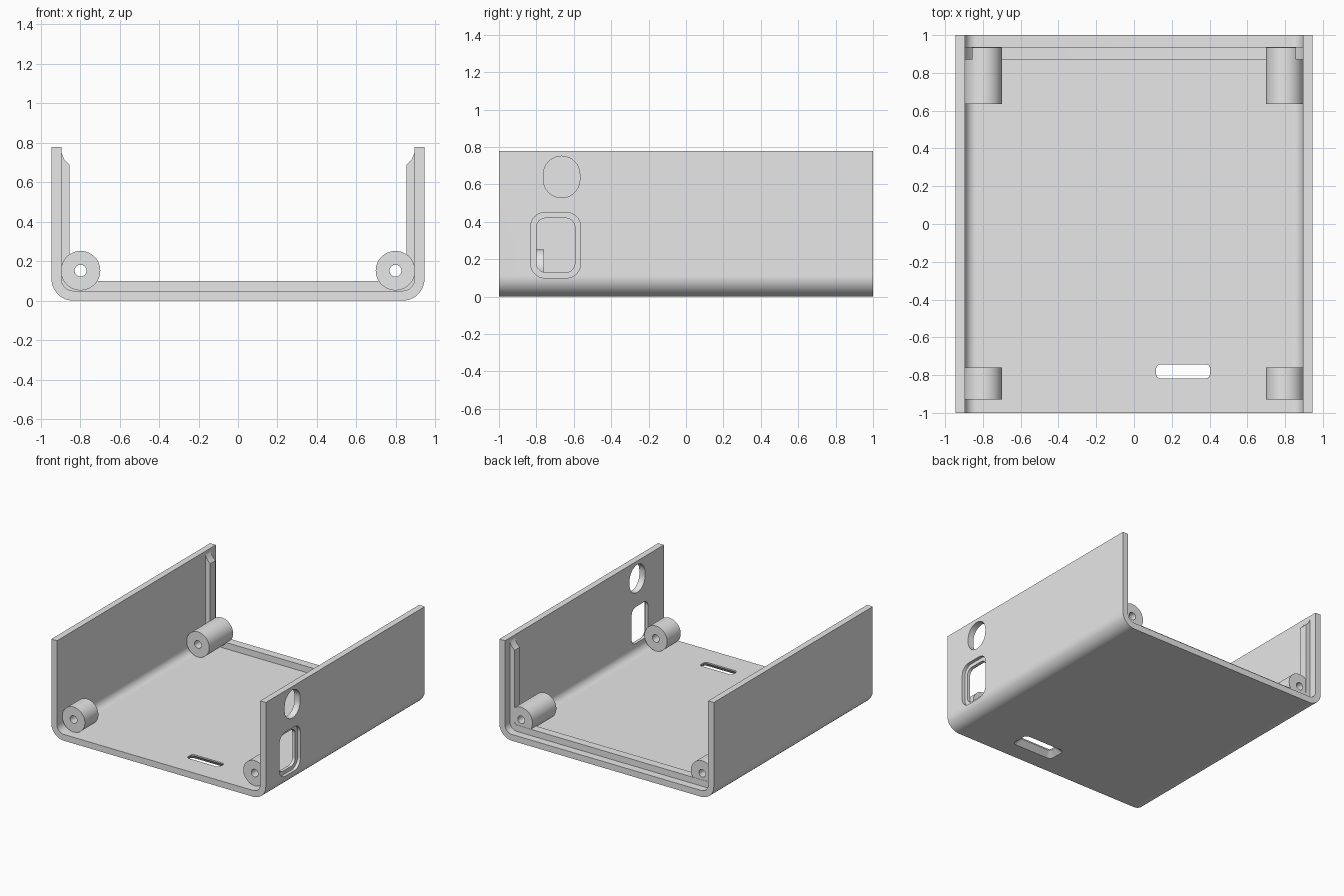
import bpy, bmesh
from math import cos, sin, pi, radians

cube = bpy.data.objects.get("Cube")
if cube:
    bpy.data.objects.remove(cube, do_unlink=True)

grey = bpy.data.materials.new("light_grey_plastic")
grey.use_nodes = True
grey.diffuse_color = (0.8, 0.8, 0.8, 1)
grey.node_tree.nodes["Principled BSDF"].inputs["Base Color"].default_value = (0.8, 0.8, 0.8, 1)

# How a flat profile (u, v) at depth w is placed for each extrusion axis
PLACE = {
    "x": lambda u, v, w: (w, u, v),
    "y": lambda u, v, w: (u, w, v),
    "z": lambda u, v, w: (u, v, w),
}


def finish(name, bm):
    bmesh.ops.recalc_face_normals(bm, faces=bm.faces)
    mesh = bpy.data.meshes.new(name)
    bm.to_mesh(mesh)
    bm.free()
    mesh.materials.append(grey)
    obj = bpy.data.objects.new(name, mesh)
    bpy.context.collection.objects.link(obj)
    return obj


def smooth(obj):
    bpy.ops.object.select_all(action="DESELECT")
    obj.select_set(True)
    bpy.context.view_layer.objects.active = obj
    bpy.ops.object.shade_smooth_by_angle(angle=radians(30))


def prism(name, axis, start, end, profile, end_profile=None):
    """Extrude a profile along an axis, or loft it to a second one."""
    bm = bmesh.new()
    put = PLACE[axis]
    a = [bm.verts.new(put(u, v, start)) for u, v in profile]
    b = [bm.verts.new(put(u, v, end)) for u, v in end_profile or profile]
    n = len(a)
    for i in range(n):
        j = (i + 1) % n
        bm.faces.new((a[i], a[j], b[j], b[i]))
    bm.faces.new(a)
    bm.faces.new(b)
    return finish(name, bm)


def tube(name, x, z, y0, y1, outer, inner, sides=48):
    """Round post along y with a bore through it."""
    bm = bmesh.new()
    rings = []
    for r, y in ((outer, y0), (outer, y1), (inner, y1), (inner, y0)):
        rings.append([bm.verts.new((x + r * cos(2 * pi * i / sides), y,
                                    z + r * sin(2 * pi * i / sides)))
                      for i in range(sides)])
    for k in range(4):
        p, q = rings[k], rings[(k + 1) % 4]
        for i in range(sides):
            j = (i + 1) % sides
            bm.faces.new((p[i], p[j], q[j], q[i]))
    return finish(name, bm)


def arc(cu, cv, r, start, end, steps=12):
    return [(cu + r * cos(radians(start + (end - start) * i / steps)),
             cv + r * sin(radians(start + (end - start) * i / steps)))
            for i in range(steps + 1)]


def rounded_rect(cu, cv, hu, hv, r):
    pts = []
    for k, (su, sv) in enumerate(((1, 1), (-1, 1), (-1, -1), (1, -1))):
        pts += arc(cu + su * (hu - r), cv + sv * (hv - r), r, 90 * k, 90 * k + 90, 8)
    return pts


def channel(outer, inner, ends):
    """Symmetric U section: right half outline mirrored to the left."""
    out_half = arc(*outer, -90, 0)
    in_half = arc(*inner, 0, -90)
    right = out_half + ends + in_half
    return right + [(-u, v) for u, v in reversed(right)]


# U-shaped case: floor and two side walls with rounded lower corners
case = prism("case_shell", "y", -1, 1,
             channel((0.835, 0.11, 0.11), (0.835, 0.11, 0.06),
                     [(0.945, 0.78), (0.895, 0.78)]))

# Openings in the left wall and the floor
cutters = [
    prism("round_port_cutter", "x", 0.8, 1.1,
          rounded_rect(-0.665, 0.64, 0.0975, 0.111, 0.097)),
    prism("socket_cutter", "x", 0.8, 1.1,
          rounded_rect(-0.697, 0.275, 0.103, 0.145, 0.05)),
    prism("socket_recess_cutter", "x", 0.92, 1.1,
          rounded_rect(-0.697, 0.275, 0.133, 0.175, 0.075)),
    prism("floor_slot_cutter", "z", -0.1, 0.2,
          rounded_rect(0.26, -0.78, 0.1425, 0.037, 0.022)),
    prism("slot_flare_cutter", "z", -0.01, 0.04,
          rounded_rect(0.26, -0.78, 0.192, 0.087, 0.04),
          rounded_rect(0.26, -0.78, 0.142, 0.0365, 0.022)),
]
bpy.context.view_layer.objects.active = case
for cutter in cutters:
    cutter.hide_render = True
    mod = case.modifiers.new(cutter.name, "BOOLEAN")
    mod.operation = "DIFFERENCE"
    mod.solver = "EXACT"
    mod.object = cutter
    bpy.ops.object.modifier_apply(modifier=mod.name)
for cutter in cutters:
    bpy.data.objects.remove(cutter, do_unlink=True)
smooth(case)
case.modifiers.new("even_shading", "WEIGHTED_NORMAL").keep_sharp = True

# Raised rib that the rear panel rests against, with tapered tips
rib = prism("rear_panel_rib", "y", 0.87, 0.937,
            channel((0.835, 0.11, 0.075), (0.835, 0.12, 0.02),
                    [(0.91, 0.75), (0.895, 0.75), (0.881, 0.716), (0.855, 0.69)]))
smooth(rib)

# Screw posts in the four lower corners
for side, x in (("left", 0.798), ("right", -0.798)):
    for place, y0, y1 in (("front", -0.93, -0.76), ("rear", 0.635, 0.935)):
        smooth(tube(f"{place}_{side}_screw_post", x, 0.152, y0, y1, 0.1, 0.03))
